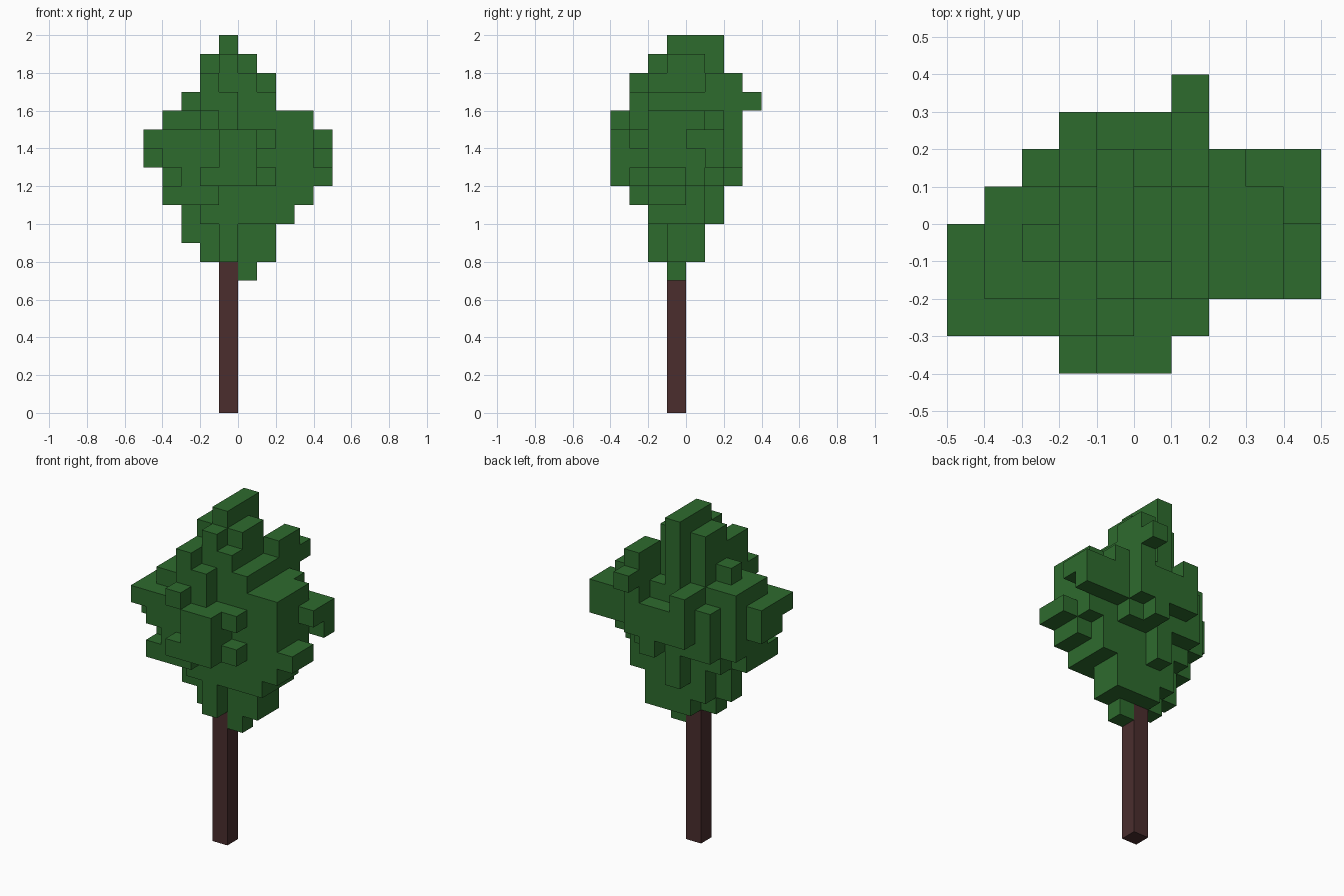
import bpy
import bmesh
from mathutils import Vector

CELL = 0.1
default = bpy.data.objects.get("Cube")
if default:
    bpy.data.objects.remove(default, do_unlink=True)


def make_material(name, colour):
    material = bpy.data.materials.new(name)
    material.use_nodes = True
    material.diffuse_color = colour
    material.node_tree.nodes["Principled BSDF"].inputs["Base Color"].default_value = colour
    return material


def block(cells, x, y, z):
    """Fill a box of unit cells; each argument is a (start, end) pair."""
    for i in range(*x):
        for j in range(*y):
            for k in range(*z):
                cells.add((i, j, k))


def build_skin(name, cells, material):
    """Make one mesh from the outer faces of the filled cells."""
    bm = bmesh.new()
    corners = {}

    def corner(point):
        key = tuple(int(c) for c in point)
        if key not in corners:
            corners[key] = bm.verts.new(Vector(key) * CELL)
        return corners[key]

    for cell in sorted(cells):
        for axis in range(3):
            for side in (0, 1):
                neighbour = list(cell)
                neighbour[axis] += 1 if side else -1
                if tuple(neighbour) in cells:
                    continue
                u, v = Vector((0, 0, 0)), Vector((0, 0, 0))
                u[(axis + 1) % 3] = v[(axis + 2) % 3] = 1
                start = Vector(cell)
                start[axis] += side
                loop = [start, start + u, start + u + v, start + v]
                if not side:
                    loop.reverse()
                bm.faces.new([corner(p) for p in loop])
    mesh = bpy.data.meshes.new(name)
    bm.to_mesh(mesh)
    bm.free()
    mesh.materials.append(material)
    obj = bpy.data.objects.new(name, mesh)
    bpy.context.collection.objects.link(obj)
    return obj


leaf_green = make_material("leaf green", (0.027, 0.147, 0.027, 1))
bark_brown = make_material("bark brown", (0.069, 0.027, 0.027, 1))

# Trunk
trunk = set()
block(trunk, x=(-1, 0), y=(-1, 0), z=(0, 8))
build_skin("trunk", trunk, bark_brown)

crown = set()

# Crown core, from the underside to the tip
block(crown, x=(-2, 0), y=(-1, 1), z=(9, 11))
block(crown, x=(-2, 0), y=(-1, 0), z=(8, 9))
block(crown, x=(-1, 0), y=(-2, 1), z=(8, 11))
block(crown, x=(-2, 3), y=(-2, 1), z=(10, 12))
block(crown, x=(-2, 2), y=(-2, 2), z=(12, 16))
block(crown, x=(-2, 1), y=(-2, 1), z=(16, 17))
block(crown, x=(-1, 0), y=(-1, 2), z=(11, 20))

# Upper steps
block(crown, x=(-2, -1), y=(-1, 1), z=(16, 19))
block(crown, x=(0, 1), y=(-1, 1), z=(16, 19))
block(crown, x=(-1, 0), y=(-2, -1), z=(17, 19))
block(crown, x=(0, 1), y=(-2, -1), z=(17, 18))
block(crown, x=(-2, -1), y=(-3, -1), z=(16, 18))
block(crown, x=(-1, 0), y=(-3, -2), z=(16, 17))
block(crown, x=(1, 2), y=(-2, 1), z=(16, 17))
block(crown, x=(1, 2), y=(1, 3), z=(16, 18))
block(crown, x=(1, 2), y=(3, 4), z=(16, 17))
block(crown, x=(-3, -2), y=(-1, 0), z=(16, 17))

# Left side (+x)
block(crown, x=(2, 4), y=(-2, 1), z=(12, 16))
block(crown, x=(2, 4), y=(-2, 0), z=(11, 12))
block(crown, x=(2, 3), y=(0, 1), z=(11, 12))
block(crown, x=(2, 3), y=(1, 2), z=(13, 16))
block(crown, x=(3, 5), y=(1, 2), z=(13, 15))
block(crown, x=(4, 5), y=(0, 1), z=(14, 15))
block(crown, x=(4, 5), y=(-2, 0), z=(12, 13))

# Right side (-x)
block(crown, x=(-4, -2), y=(-2, 1), z=(12, 16))
block(crown, x=(-3, -2), y=(0, 1), z=(11, 12))
block(crown, x=(-4, -2), y=(-3, 0), z=(11, 12))
block(crown, x=(-5, -4), y=(-2, 0), z=(13, 15))
block(crown, x=(-5, -2), y=(-3, -2), z=(14, 15))
block(crown, x=(-4, -3), y=(-3, -2), z=(13, 14))
block(crown, x=(-3, -2), y=(-1, 0), z=(9, 11))

# Front lumps
block(crown, x=(-3, 1), y=(-3, -2), z=(12, 15))
block(crown, x=(-2, 0), y=(-3, -2), z=(15, 16))
block(crown, x=(-2, -1), y=(-3, -2), z=(11, 12))
block(crown, x=(-2, 1), y=(-4, -3), z=(12, 13))
block(crown, x=(-1, 1), y=(-4, -3), z=(13, 15))
block(crown, x=(-2, -1), y=(-4, -3), z=(15, 16))
for level in (12, 14):
    block(crown, x=(1, 2), y=(-3, -2), z=(level, level + 1))

# Back lumps
block(crown, x=(-2, 2), y=(2, 3), z=(13, 15))
for column in (-2, 1):
    block(crown, x=(column, column + 1), y=(2, 3), z=(15, 16))
block(crown, x=(0, 1), y=(2, 3), z=(12, 13))
block(crown, x=(-3, -2), y=(1, 2), z=(12, 15))
block(crown, x=(-1, 0), y=(1, 2), z=(10, 12))

# Low tufts beside the trunk
block(crown, x=(0, 2), y=(-1, 1), z=(8, 10))
block(crown, x=(0, 1), y=(-1, 0), z=(7, 8))

# Keep only the outside cells that are not taken by the trunk
build_skin("leaf_crown", crown - trunk, leaf_green)
